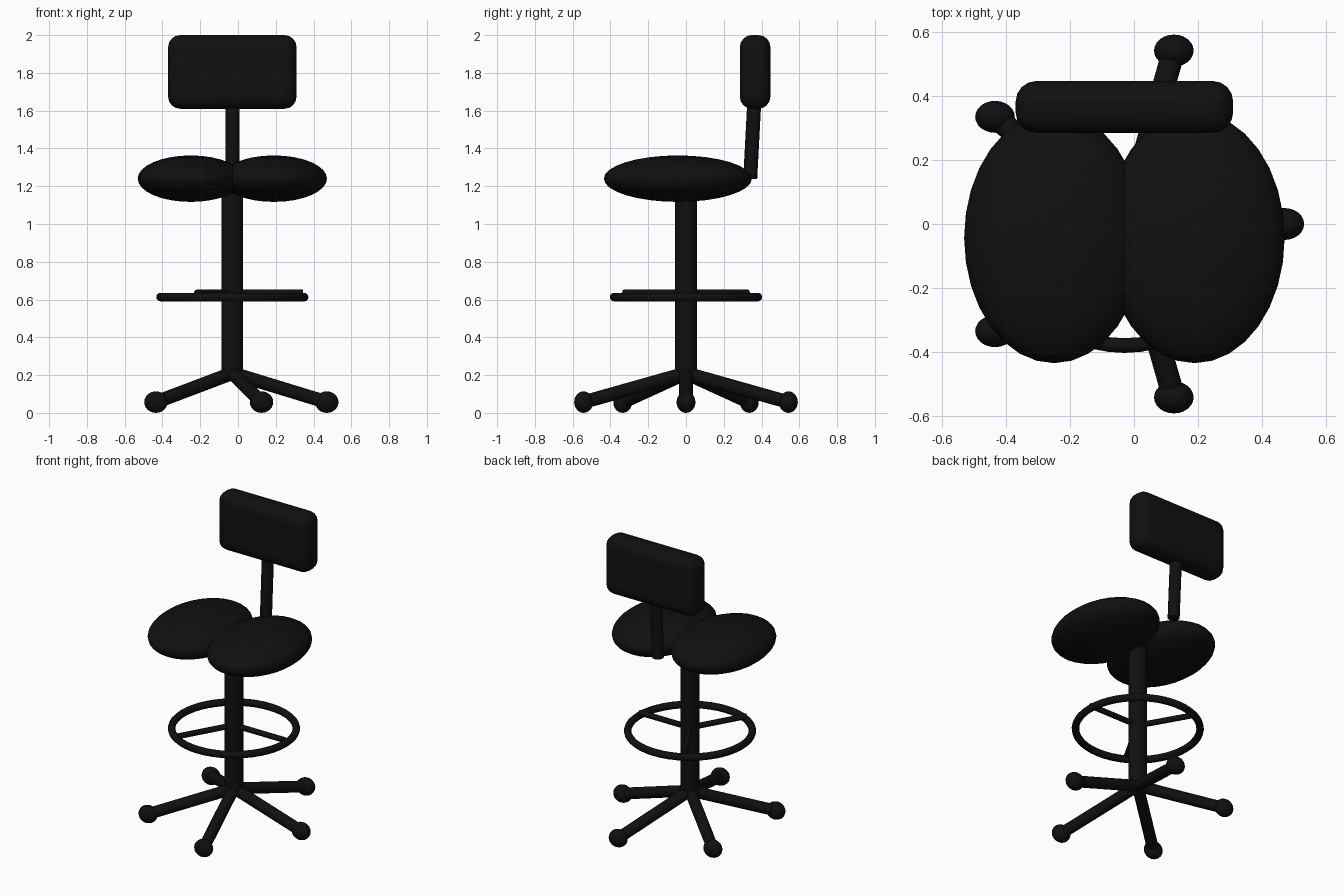
import bpy
from math import cos, sin, radians
from mathutils import Vector

if "Cube" in bpy.data.objects:
    bpy.data.objects.remove(bpy.data.objects["Cube"], do_unlink=True)

black = bpy.data.materials.new("matte black")
black.use_nodes = True
COLOUR = (0.005, 0.005, 0.005, 1)
black.diffuse_color = COLOUR
black.node_tree.nodes["Principled BSDF"].inputs["Base Color"].default_value = COLOUR

AXIS = -0.03  # x of the central column


def finish(name):
    obj = bpy.context.object
    obj.name = name
    obj.data.materials.append(black)
    bpy.ops.object.shade_smooth_by_angle(angle=radians(40))
    return obj


def rod(name, start, end, radius, sides=24):
    start, end = Vector(start), Vector(end)
    axis = end - start
    bpy.ops.mesh.primitive_cylinder_add(
        vertices=sides, radius=radius, depth=axis.length,
        location=(start + end) / 2,
        rotation=axis.to_track_quat('Z', 'Y').to_euler())
    return finish(name)


def ellipsoid(name, centre, size, segments=32):
    bpy.ops.mesh.primitive_uv_sphere_add(
        segments=segments, ring_count=segments // 2, radius=1, location=centre)
    bpy.context.object.scale = size
    bpy.ops.object.transform_apply(location=False, rotation=False, scale=True)
    return finish(name)


# Five-legged base with ball feet
for i in range(5):
    a = radians(72 * i)
    foot = (AXIS + 0.5 * cos(a), 0.57 * sin(a), 0.057)
    rod(f"base_leg_{i + 1}", (AXIS, 0, 0.21), foot, 0.036)
    ellipsoid(f"ball_foot_{i + 1}", foot, (0.062, 0.05, 0.057), 24)

# Central column
rod("column", (AXIS, 0, 0.2), (AXIS, 0, 1.22), 0.057, 32)

# Foot ring and its three spokes
bpy.ops.mesh.primitive_torus_add(
    major_radius=0.38, minor_radius=0.023, major_segments=48,
    minor_segments=12, location=(AXIS, 0, 0.613))
finish("foot_ring")
for i in range(3):
    a = radians(120 * i)
    rod(f"ring_spoke_{i + 1}", (AXIS, 0, 0.635),
        (AXIS + 0.375 * cos(a), 0.38 * sin(a), 0.635), 0.018, 12)

# Split seat made of two pads
for name, side in (("seat_pad_left", 1), ("seat_pad_right", -1)):
    ellipsoid(name, (AXIS + side * 0.22, -0.043, 1.24), (0.281, 0.392, 0.123))

# Backrest post and cushion
rod("backrest_post", (AXIS, 0.34, 1.24), (AXIS, 0.362, 1.66), 0.037)
bpy.ops.mesh.primitive_cube_add(size=1, location=(AXIS, 0.366, 1.805))
bpy.context.object.scale = (0.68, 0.162, 0.39)
bpy.ops.object.transform_apply(location=False, rotation=False, scale=True)
cushion = finish("backrest")
bevel = cushion.modifiers.new("rounded edges", 'BEVEL')
bevel.width = 0.064
bevel.segments = 4
bevel.limit_method = 'NONE'
